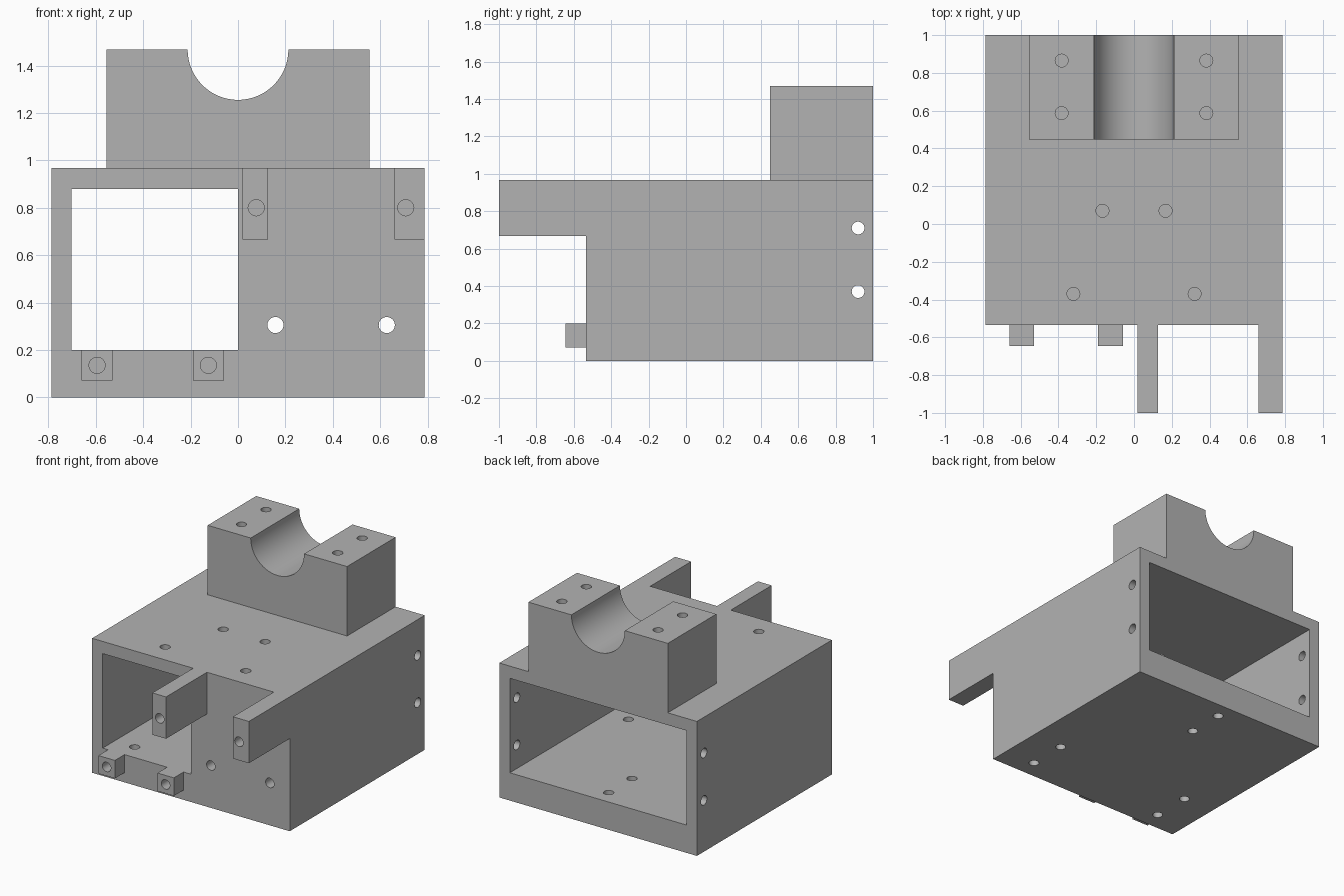
import bpy
import bmesh
import math
from mathutils import Matrix, Vector

cube = bpy.data.objects.get("Cube")
if cube:
    bpy.data.objects.remove(cube, do_unlink=True)

# Single grey finish
GREY = (0.45, 0.45, 0.45, 1.0)
grey = bpy.data.materials.new("matte grey")
grey.use_nodes = True
grey.diffuse_color = GREY
grey.node_tree.nodes["Principled BSDF"].inputs["Base Color"].default_value = GREY


def add_object(name, bm):
    mesh = bpy.data.meshes.new(name)
    bm.to_mesh(mesh)
    bm.free()
    mesh.materials.append(grey)
    obj = bpy.data.objects.new(name, mesh)
    bpy.context.collection.objects.link(obj)
    return obj


def box(name, xs, ys, zs):
    """Box given by its low and high limit on each axis."""
    low, high = Vector((xs[0], ys[0], zs[0])), Vector((xs[1], ys[1], zs[1]))
    bm = bmesh.new()
    bmesh.ops.create_cube(bm, size=1, matrix=Matrix.Translation((low + high) / 2)
                          @ Matrix.Diagonal((*(high - low), 1)))
    return add_object(name, bm)


def rod(bm, start, end, radius=0.034, sides=32):
    """Capped cylinder between two points."""
    start, end = Vector(start), Vector(end)
    axis = end - start
    turn = axis.to_track_quat('Z', 'Y').to_matrix().to_4x4()
    bmesh.ops.create_cone(bm, cap_ends=True, segments=sides, radius1=radius,
                          radius2=radius, depth=axis.length,
                          matrix=Matrix.Translation((start + end) / 2) @ turn)


def combine(target, tool, operation):
    """Apply one boolean and discard the helper."""
    tool.hide_render = True
    mod = target.modifiers.new(operation, 'BOOLEAN')
    mod.operation, mod.solver, mod.object = operation, 'EXACT', tool
    bpy.context.view_layer.objects.active = target
    bpy.ops.object.modifier_apply(modifier=mod.name)
    bpy.data.objects.remove(tool, do_unlink=True)


# Main dimensions
W, FRONT, BACK, TOP = 0.787, -0.535, 1.0, 0.968
FLOOR, CEILING, INNER, CREST = 0.2, 0.88, 0.703, 1.468
WALL = W - INNER

# Hollow box, open at the back and on half of the front
housing = box("housing", (-W, W), (FRONT, BACK), (0, TOP))
combine(housing, box("cavity", (-INNER, INNER), (FRONT + WALL, BACK + 0.1),
                     (FLOOR, CEILING)), 'DIFFERENCE')
combine(housing, box("front_window", (-INNER, 0), (FRONT - 0.1, 0),
                     (FLOOR, CEILING)), 'DIFFERENCE')

# Bearing block, front arms and small lugs fused onto the box
combine(housing, box("bearing_block", (-0.555, 0.555), (0.448, BACK), (TOP - 0.04, CREST)), 'UNION')
for x0, x1 in ((0.018, 0.127), (0.66, W)):
    combine(housing, box("front_arm", (x0, x1), (-1, FRONT + 0.04), (0.667, TOP)), 'UNION')
for x0 in (-0.66, -0.19):
    combine(housing, box("lug", (x0, x0 + 0.131), (-0.645, FRONT + 0.04), (0.07, FLOOR)), 'UNION')

# Half-round bearing seat
bm = bmesh.new()
rod(bm, (0, 0.3, CREST), (0, 1.1, CREST), 0.2125, 96)
combine(housing, add_object("bearing_seat", bm), 'DIFFERENCE')

# Screw holes
bm = bmesh.new()
for z in (0.37, 0.71):                                   # side walls
    rod(bm, (-0.9, 0.92, z), (0.9, 0.92, z))
for x in (0.158, 0.628):                                 # front wall
    rod(bm, (x, FRONT - 0.1, 0.305), (x, FRONT + WALL + 0.04, 0.305))
for x in (0.077, 0.708):                                 # arm ends
    rod(bm, (x, -1.1, 0.8), (x, -0.8, 0.8))
for x in (-0.595, -0.125):                               # lug ends
    rod(bm, (x, -0.75, 0.135), (x, -0.5, 0.135))
for side in (-1, 1):
    for y in (0.587, 0.865):                             # bearing block
        rod(bm, (side * 0.383, y, CREST - 0.25), (side * 0.383, y, CREST + 0.1))
    for x, y in ((0.167, 0.07), (0.321, -0.37)):         # top plate
        rod(bm, (side * x, y, CEILING - 0.05), (side * x, y, TOP + 0.1))
    for y in (-0.4, -0.12):                              # floor corners
        rod(bm, (side * 0.543, y, -0.1), (side * 0.543, y, FLOOR + 0.05))
for y in (0.615, 0.88):                                  # floor middle
    rod(bm, (0, y, -0.1), (0, y, FLOOR + 0.05))
combine(housing, add_object("screw_holes", bm), 'DIFFERENCE')

# Smooth the bores, keep the box edges sharp
bpy.ops.object.select_all(action='DESELECT')
housing.select_set(True)
bpy.context.view_layer.objects.active = housing
bpy.ops.object.shade_smooth_by_angle(angle=math.radians(30))
